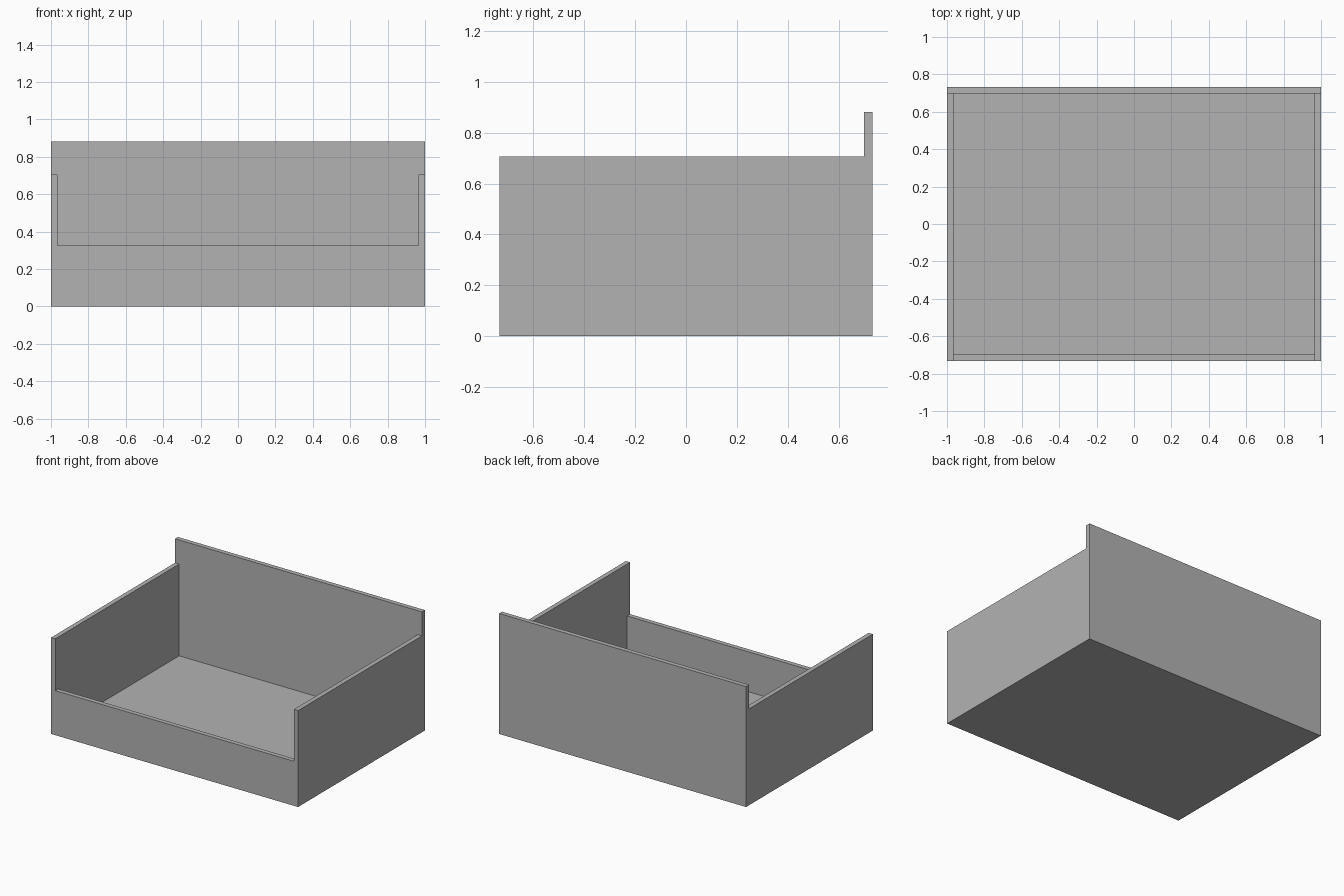
import bpy

old = bpy.data.objects.get("Cube")
if old:
    bpy.data.objects.remove(old, do_unlink=True)

# Overall sizes
W, D = 1.0, 0.733            # half width and half depth
T = 0.034                    # board thickness
SIDE, BACK, FRONT = 0.706, 0.882, 0.326
BIG = 1.5                    # cutters reach well past the block

grey = bpy.data.materials.new("plain grey")
grey.use_nodes = True
colour = (0.45, 0.45, 0.45, 1)
grey.diffuse_color = colour
grey.node_tree.nodes["Principled BSDF"].inputs["Base Color"].default_value = colour


def box(name, low, high):
    """Box between two opposite corners."""
    bpy.ops.mesh.primitive_cube_add(size=1)
    ob = bpy.context.object
    ob.name = name
    ob.location = [(a + b) / 2 for a, b in zip(low, high)]
    ob.scale = [b - a for a, b in zip(low, high)]
    bpy.ops.object.transform_apply(location=True, rotation=False, scale=True)
    ob.data.materials.append(grey)
    return ob


# Solid block that becomes the open box
tray = box("open_box", (-W, -D, 0), (W, D, BACK))

cutters = [
    # Inner cavity above the floor
    box("cavity_cutter", (-W + T, -D + T, T), (W - T, D - T, BIG)),
    # Low front board between the side boards
    box("front_cutter", (-W + T, -BIG, FRONT), (W - T, 0, BIG)),
    # Side boards lower than the back board
    box("side_cutter", (-BIG, -BIG, SIDE), (BIG, D - T, BIG)),
]

bpy.context.view_layer.objects.active = tray
for cutter in cutters:
    cutter.hide_render = True
    cut = tray.modifiers.new(cutter.name, "BOOLEAN")
    cut.operation = "DIFFERENCE"
    cut.solver = "EXACT"
    cut.object = cutter
    bpy.ops.object.modifier_apply(modifier=cut.name)

for cutter in cutters:
    bpy.data.objects.remove(cutter, do_unlink=True)
